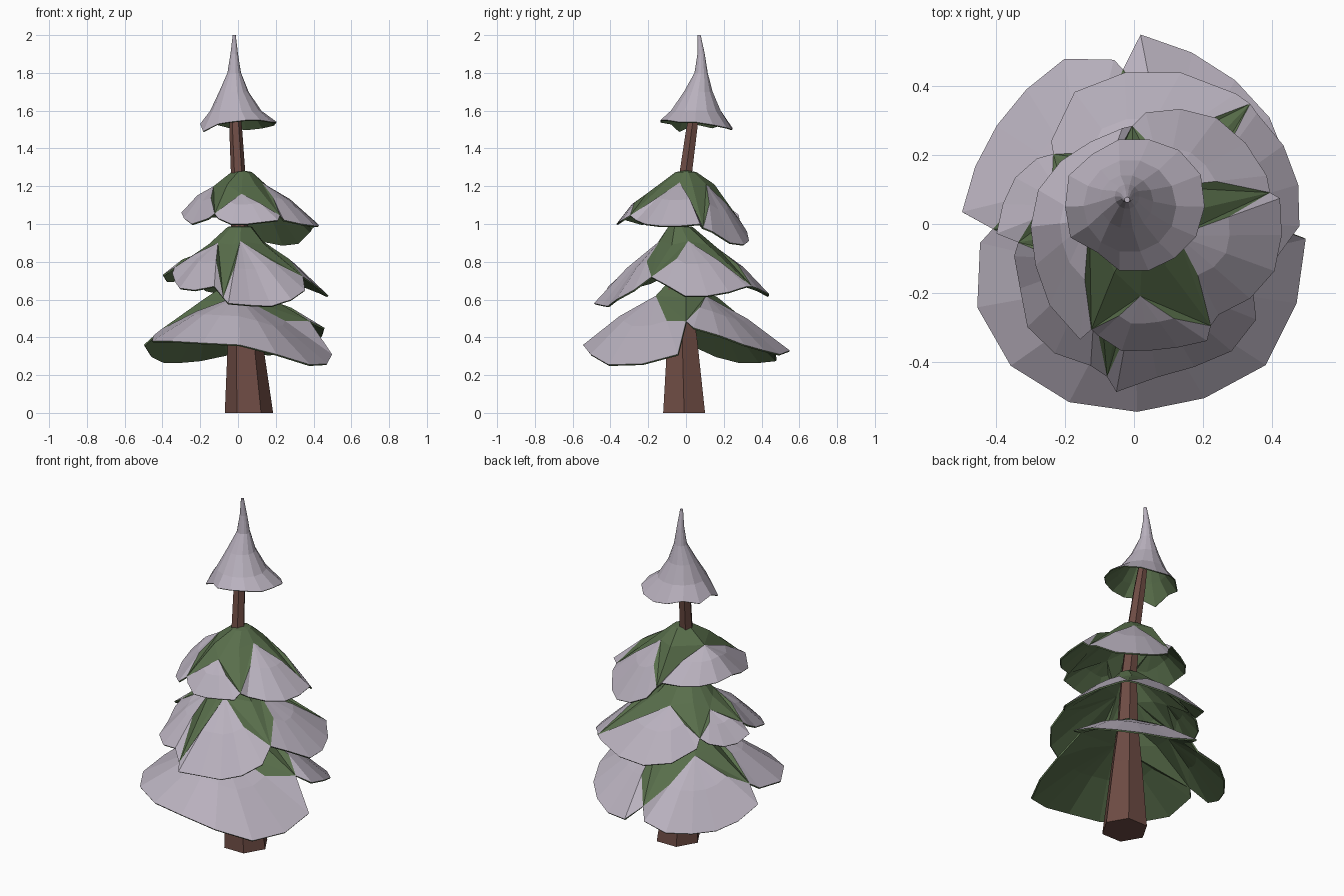
import bpy, bmesh
from math import cos, sin, radians
from mathutils import Vector

if "Cube" in bpy.data.objects:
    bpy.data.objects.remove(bpy.data.objects["Cube"])


def material(name, rgb):
    m = bpy.data.materials.new(name)
    m.diffuse_color = (*rgb, 1)
    m.use_nodes = True
    m.node_tree.nodes["Principled BSDF"].inputs["Base Color"].default_value = m.diffuse_color
    return m


SNOW = material("snow", (0.485, 0.44, 0.515))
GREEN = material("needle green", (0.098, 0.156, 0.07))
BARK = material("bark brown", (0.156, 0.072, 0.058))


def polar(a, r, z, cx=0, cy=0):
    return Vector((cx + r * cos(radians(a)), cy + r * sin(radians(a)), z))


def finish(name, bm, mats, thickness=0):
    me = bpy.data.meshes.new(name)
    bm.to_mesh(me)
    bm.free()
    for m in mats:
        me.materials.append(m)
    ob = bpy.data.objects.new(name, me)
    bpy.context.collection.objects.link(ob)
    if thickness:
        # inner side and rim take the next slot: green under the snow
        s = ob.modifiers.new("thickness", "SOLIDIFY")
        s.thickness = thickness
        s.offset = -1
        s.material_offset = 1
        s.material_offset_rim = 1
    return ob


def tier(name, top, top_r, inner, lobes):
    """Skirt of snow lobes with green wedges between them.
    lobe = (first angle, last angle, rim [(r, z)], peak, notch)"""
    bm = bmesh.new()

    def face(mat, *vs):
        bm.faces.new(vs).material_index = mat

    parts, ring = [], []
    for a0, a1, rim, peak, notch in lobes:
        p = polar(*peak)
        pts = [polar(a0 + (a1 - a0) * i / (len(rim) - 1), r, z)
               for i, (r, z) in enumerate(rim)]
        mids = [p.lerp(q, 0.5) + Vector((0, 0, 0.022)) for q in pts]
        P, N = bm.verts.new(p), bm.verts.new(polar(*notch))
        Q = bm.verts.new(polar(notch[0], *inner))
        R = [bm.verts.new(q) for q in pts]
        M = [bm.verts.new(q) for q in mids]
        for k in range(len(R) - 1):
            face(0, P, M[k], M[k + 1])
            face(0, M[k], R[k], R[k + 1], M[k + 1])
        parts.append((P, Q, N, M, R))
        ring += [(P, peak[0]), (Q, notch[0])]
    # snow corners beside each notch, green wedge above it
    for (P, Q, N, M, R), (P2, _, _, M2, R2) in zip(parts, parts[1:] + parts[:1]):
        face(0, M[-1], R[-1], N)
        face(1, P, M[-1], N)
        face(1, P, N, Q)
        face(1, Q, N, P2)
        face(1, P2, N, M2[0])
        face(0, M2[0], N, R2[0])
    # rounded green crown
    x, y, z = top
    T = [bm.verts.new(polar(a, top_r, z - 0.01, x, y)) for _, a in ring]
    C = bm.verts.new(top)
    n = len(ring)
    for k in range(n):
        j = (k + 1) % n
        face(1, T[k], ring[k][0], ring[j][0], T[j])
        face(1, C, T[k], T[j])
    return finish(name, bm, (SNOW, GREEN), 0.009)


tier("lower_branches", (0.01, -0.03, 0.69), 0.075, (0.17, 0.61), [
    (5, 88, [(.46, .45), (.48, .41), (.50, .36), (.51, .33), (.525, .31), (.55, .33)],
     (45, .15, .62), (94, .45, .38)),
    (97, 176, [(.48, .31), (.52, .28), (.50, .27), (.49, .27), (.49, .30), (.50, .36)],
     (140, .19, .59), (182, .41, .44)),
    (187, 355, [(.45, .41), (.515, .38), (.545, .38), (.55, .37), (.545, .36),
                (.545, .31), (.56, .255), (.525, .26), (.50, .31)],
     (270, .16, .62), (360, .38, .485)),
])

tier("middle_branches", (0.01, -0.03, 0.995), 0.065, (0.16, 0.89), [
    (-15, 42, [(.42, .68), (.48, .62), (.49, .62), (.49, .64), (.48, .67)],
     (5, .13, .91), (46, .485, .67)),
    (52, 135, [(.48, .66), (.46, .63), (.44, .62), (.42, .65), (.34, .70)],
     (95, .17, .87), (139, .31, .745)),
    (146, 184, [(.34, .72), (.37, .70), (.385, .70), (.40, .73)],
     (165, .20, .85), (189, .34, .77)),
    (195, 253, [(.36, .74), (.38, .69), (.43, .66), (.44, .65), (.43, .67)],
     (225, .15, .90), (260, .45, .61)),
    (264, 322, [(.49, .58), (.45, .57), (.45, .565), (.465, .60), (.45, .65)],
     (275, .14, .91), (332, .39, .72)),
])

tier("upper_branches", (0.02, 0.0, 1.285), 0.055, (0.15, 1.21), [
    (-47, 10, [(.36, 1.02), (.40, 1.0), (.43, .99), (.43, .99), (.43, 1.0)],
     (-15, .13, 1.22), (13, .405, .98)),
    (20, 84, [(.41, .96), (.40, .90), (.39, .89), (.36, .91), (.325, .96)],
     (50, .14, 1.21), (91, .285, 1.02)),
    (97, 245, [(.28, 1.05), (.27, 1.04), (.28, 1.04), (.295, 1.05), (.30, 1.06),
               (.31, 1.03), (.34, 1.0), (.37, 1.03)],
     (175, .13, 1.20), (248, .33, 1.055)),
    (252, 302, [(.34, 1.03), (.37, 1.0), (.37, 1.0), (.38, 1.01), (.40, 1.02)],
     (275, .21, 1.16), (307, .37, 1.045)),
])


def loft(bm, rings):
    for a, b in zip(rings, rings[1:]):
        n = len(a)
        for i in range(n):
            j = (i + 1) % n
            bm.faces.new((a[i], a[j], b[j], b[i]))
    bm.faces.new(rings[-1])


# snowy treetop: flared, bent cone with a ragged rim
bm = bmesh.new()
RIM = [(.205, 1.54), (.215, 1.525), (.21, 1.51), (.20, 1.50), (.20, 1.51), (.195, 1.53),
       (.21, 1.51), (.20, 1.53), (.205, 1.49), (.17, 1.53), (.19, 1.54), (.19, 1.55),
       (.19, 1.55), (.20, 1.54)]
n = len(RIM)
rings = [[bm.verts.new(polar(360 * i / n, r, z, 0, 0.05)) for i, (r, z) in enumerate(RIM)]]
for x, y, z, r in [(-.012, .052, 1.6, .135), (-.022, .065, 1.7, .078),
                   (-.02, .08, 1.8, .036), (-.02, .08, 1.9, .02), (-.02, .07, 2.0, .008)]:
    rings.append([bm.verts.new(polar(360 * i / n, r, z, x, y)) for i in range(n)])
loft(bm, rings)
finish("treetop", bm, (SNOW, GREEN), 0.006)

# six-sided bent trunk
bm = bmesh.new()
rings = []
for x, y, z, r in [(.058, -.01, 0, .128), (.037, -.02, .4, .09), (.012, -.04, .68, .06),
                   (.008, -.033, 1.0, .045), (0, 0, 1.28, .038), (-.012, .03, 1.5, .034),
                   (-.02, .055, 1.66, .025)]:
    rings.append([bm.verts.new(polar(60 * i, r, z, x, y)) for i in range(6)])
loft(bm, rings)
bm.faces.new(rings[0][::-1])
finish("trunk", bm, (BARK,))
